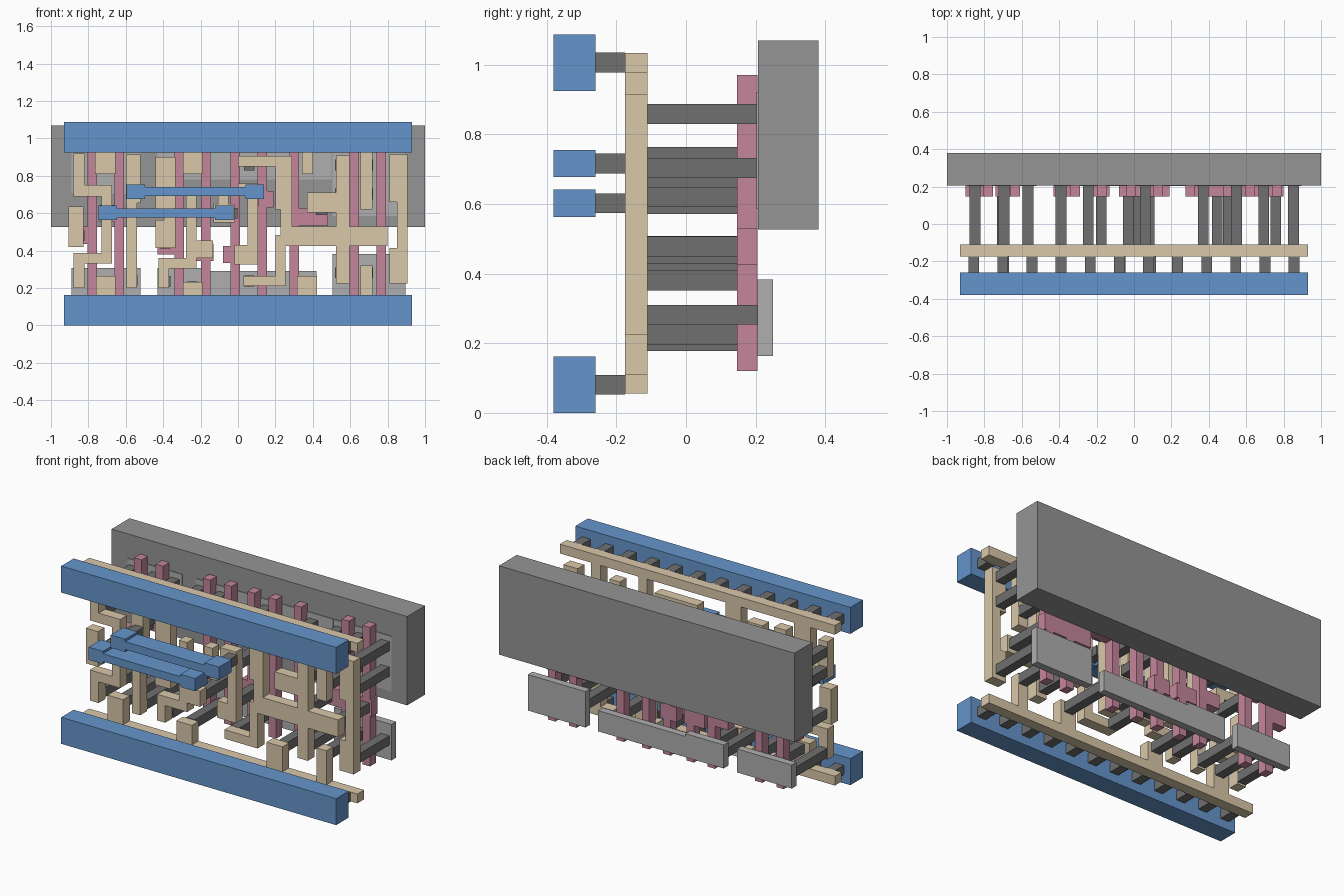
import bpy, bmesh


def material(name, rgb):
    m = bpy.data.materials.new(name)
    m.diffuse_color = (*rgb, 1)
    return m


BLUE = material("blue", (0.13, 0.30, 0.60))
TAN = material("tan", (0.70, 0.58, 0.40))
PINK = material("pink", (0.55, 0.24, 0.33))
DARK = material("dark_grey", (0.16, 0.16, 0.16))
GREY = material("grey", (0.30, 0.30, 0.30))
LIGHT = material("light_grey", (0.43, 0.43, 0.43))


def slab(name, rects, y0, y1, mat):
    """Union of (x0, x1, z0, z1) rectangles, extruded from y0 to y1."""
    xs = sorted({v for r in rects for v in r[:2]})
    zs = sorted({v for r in rects for v in r[2:]})
    bm = bmesh.new()
    for xa, xb in zip(xs, xs[1:]):
        for za, zb in zip(zs, zs[1:]):
            cx, cz = (xa + xb) / 2, (za + zb) / 2
            if any(r[0] < cx < r[1] and r[2] < cz < r[3] for r in rects):
                bm.faces.new([bm.verts.new((x, y0, z)) for x, z in
                              ((xa, za), (xb, za), (xb, zb), (xa, zb))])
    bmesh.ops.remove_doubles(bm, verts=bm.verts, dist=0.0005)
    ext = bmesh.ops.extrude_face_region(bm, geom=bm.faces[:], use_keep_orig=True)
    for v in ext["geom"]:
        if isinstance(v, bmesh.types.BMVert):
            v.co.y = y1
    # drop any walls left between neighbouring cells, then tidy
    bmesh.ops.recalc_face_normals(bm, faces=bm.faces)
    bmesh.ops.dissolve_limit(bm, angle_limit=0.01, verts=bm.verts, edges=bm.edges)
    me = bpy.data.meshes.new(name)
    bm.to_mesh(me)
    bm.free()
    me.materials.append(mat)
    ob = bpy.data.objects.new(name, me)
    bpy.context.collection.objects.link(ob)


def posts(name, points, y0, y1):
    h = 0.0285
    for x, z in points:
        slab(name, [(x - h, x + h, z - h, z + h)], y0, y1, DARK)


# back plate and thin pads
slab("back_plate", [(-1, 1, 0.527, 1.07)], 0.207, 0.38, GREY)
slab("upper_pad", [(-0.89, -0.52, 0.705, 0.922)], 0.203, 0.25, LIGHT)
slab("upper_pad", [(-0.43, 0.5, 0.78, 0.922)], 0.203, 0.25, LIGHT)
slab("upper_pad", [(0.505, 0.895, 0.585, 0.922)], 0.203, 0.25, LIGHT)
slab("lower_pad", [(-0.89, -0.52, 0.163, 0.307)], 0.205, 0.25, LIGHT)
slab("lower_pad", [(-0.43, 0.42, 0.163, 0.29), (-0.43, -0.17, 0.163, 0.307)], 0.205, 0.25, LIGHT)
slab("lower_pad", [(0.505, 0.895, 0.163, 0.383)], 0.205, 0.25, LIGHT)

# pink columns, each with its side tab
columns = {
    -0.78: (-0.9, -0.755, 0.435, 0.53),
    -0.635: (-0.74, -0.61, 0.555, 0.645),
    -0.315: (-0.43, -0.29, 0.38, 0.465),
    -0.172: (-0.27, -0.13, 0.345, 0.435),
    -0.015: (-0.08, 0.03, 0.335, 0.425),
    0.13: (0.05, 0.19, 0.63, 0.72),
    0.3: (0.275, 0.48, 0.535, 0.625),
}
for x, tab in columns.items():
    slab("pink_column", [(x - 0.025, x + 0.025, 0.12, 0.97), tab], 0.147, 0.206, PINK)
slab("pink_double_column", [(0.597, 0.647, 0.12, 0.97), (0.74, 0.79, 0.12, 0.97),
                            (0.475, 0.8, 0.425, 0.53)], 0.147, 0.206, PINK)

# tan rails with stubs
LY = (-0.175, -0.11)
slab("tan_top_rail", [(-0.93, 0.93, 0.977, 1.034), (-0.765, -0.655, 0.81, 1),
                      (-0.295, -0.19, 0.81, 1), (0.342, 0.4, 0.81, 1),
                      (0.655, 0.72, 0.62, 1)], *LY, TAN)
slab("tan_bottom_rail", [(-0.93, 0.93, 0.055, 0.112), (-0.76, -0.655, 0.1, 0.265),
                         (-0.295, -0.19, 0.1, 0.232), (0.315, 0.423, 0.1, 0.265),
                         (0.655, 0.72, 0.1, 0.32)], *LY, TAN)

# tan traces
traces = [
    [(-0.88, -0.82, 0.69, 0.92), (-0.88, -0.675, 0.69, 0.75), (-0.73, -0.675, 0.33, 0.75),
     (-0.88, -0.675, 0.33, 0.387), (-0.88, -0.82, 0.2, 0.387)],
    [(-0.905, -0.825, 0.42, 0.635)],
    [(-0.6, -0.52, 0.655, 0.915), (-0.595, -0.54, 0.2, 0.915)],
    [(-0.44, -0.335, 0.62, 0.9), (-0.395, -0.335, 0.415, 0.9), (-0.44, -0.335, 0.415, 0.565)],
    [(-0.425, -0.37, 0.2, 0.36), (-0.425, -0.222, 0.305, 0.36), (-0.278, -0.222, 0.305, 0.73),
     (-0.278, -0.135, 0.36, 0.455)],
    [(-0.13, -0.02, 0.55, 0.65), (-0.107, -0.05, 0.55, 0.74)],
    [(0.0, 0.29, 0.85, 0.907), (0.2, 0.29, 0.62, 0.907), (0.228, 0.29, 0.425, 0.907),
     (0.228, 0.8, 0.425, 0.53), (0.2, 0.255, 0.21, 0.485), (0.03, 0.255, 0.21, 0.265)],
    [(0.05, 0.108, 0.325, 0.76), (-0.02, 0.108, 0.325, 0.43), (0.0, 0.108, 0.7, 0.76)],
    [(0.525, 0.595, 0.585, 0.91), (0.37, 0.595, 0.605, 0.71), (0.525, 0.595, 0.225, 0.585)],
    [(0.81, 0.905, 0.66, 0.915), (0.85, 0.905, 0.225, 0.915), (0.81, 0.905, 0.225, 0.415)],
]
for t in traces:
    slab("tan_trace", t, *LY, TAN)

# dark posts reaching the pads
top = [-0.85, -0.695, -0.567, -0.39, -0.245, 0.06, 0.37, 0.548, 0.693, 0.853]
posts("upper_post", [(x, 0.858) for x in top], -0.11, 0.205)
posts("upper_post", [(x, 0.703) for x in (0.548, 0.693, 0.853)] + [(-0.85, 0.735), (-0.567, 0.735)],
      -0.11, 0.205)
low = [(-0.85, 0.24), (-0.695, 0.225), (-0.567, 0.24), (-0.39, 0.235), (-0.245, 0.206),
       (0.06, 0.238), (0.37, 0.225), (0.548, 0.282), (0.693, 0.282), (0.853, 0.282)]
posts("lower_post", low, -0.11, 0.205)

# dark posts reaching the pink tabs
posts("tab_post", [(-0.85, 0.48), (-0.703, 0.6), (-0.39, 0.44), (-0.175, 0.4), (-0.03, 0.6),
                   (0.01, 0.38), (0.08, 0.665), (0.445, 0.62), (0.505, 0.478), (0.757, 0.478)],
      -0.11, 0.15)

# blue front bars and their short posts
FY = (-0.38, -0.26)
for z in (0.0, 0.925):
    slab("blue_rail", [(-0.93, 0.93, z, z + 0.162)], *FY, BLUE)
    posts("rail_post", [(-0.857 + i * 0.1557, z + 0.081) for i in range(12)], -0.26, -0.175)
for x0, x1, z in ((-0.595, 0.138, 0.716), (-0.745, -0.025, 0.602)):
    slab("blue_link", [(x0, x1, z - 0.024, z + 0.024), (x0, x0 + 0.098, z - 0.039, z + 0.039),
                       (x1 - 0.098, x1, z - 0.039, z + 0.039)], *FY, BLUE)
    posts("link_post", [(x0 + 0.049, z), (x1 - 0.049, z)], -0.26, -0.175)
